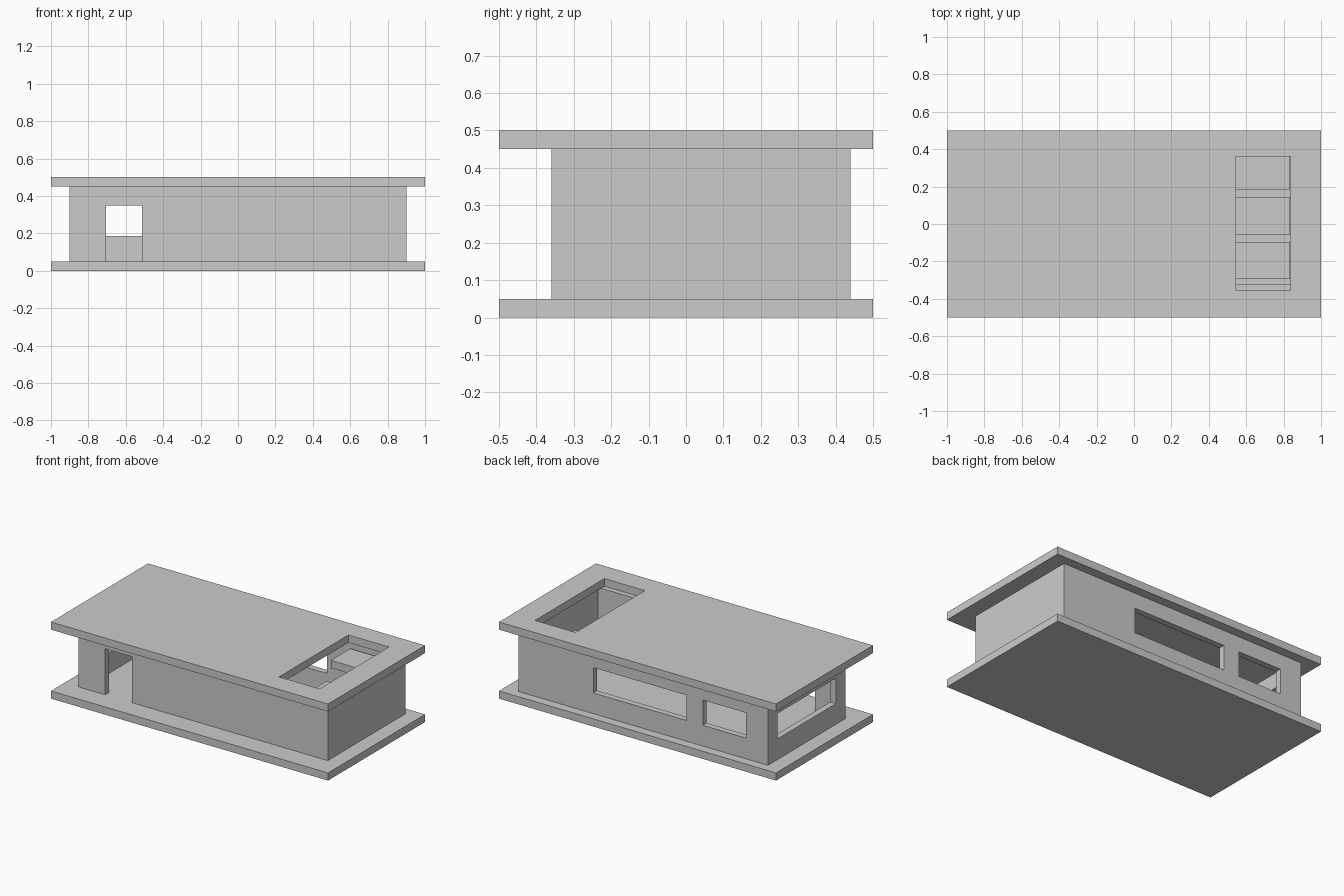
import bpy

if "Cube" in bpy.data.objects:
    bpy.data.objects.remove(bpy.data.objects["Cube"])

grey = bpy.data.materials.new("light_grey")
grey.diffuse_color = (0.6, 0.6, 0.6, 1)
grey.use_nodes = True
grey.node_tree.nodes["Principled BSDF"].inputs["Base Color"].default_value = grey.diffuse_color


def box(name, x, y, z):
    """Box from (min, max) pairs on each axis."""
    verts = [(a, b, c) for c in z for b in y for a in x]
    faces = [(0, 2, 3, 1), (4, 5, 7, 6), (0, 1, 5, 4),
             (1, 3, 7, 5), (3, 2, 6, 7), (2, 0, 4, 6)]
    mesh = bpy.data.meshes.new(name)
    mesh.from_pydata(verts, [], faces)
    mesh.materials.append(grey)
    ob = bpy.data.objects.new(name, mesh)
    bpy.context.collection.objects.link(ob)
    return ob


def cut(target, name, x, y, z):
    """Subtract a box, then remove the cutter."""
    cutter = box(name + "_cutter", x, y, z)
    cutter.hide_render = True
    mod = target.modifiers.new(name, 'BOOLEAN')
    mod.operation = 'DIFFERENCE'
    mod.solver = 'EXACT'
    mod.object = cutter
    bpy.context.view_layer.objects.active = target
    bpy.ops.object.modifier_apply(modifier=mod.name)
    bpy.data.objects.remove(cutter)


# Slabs
box("floor_slab", (-1, 1), (-0.5, 0.5), (0, 0.05))
roof = box("roof_slab", (-1, 1), (-0.5, 0.5), (0.45, 0.5))
cut(roof, "stair_hatch", (0.545, 0.838), (-0.355, 0.36), (0.4, 0.6))

# Hollow wall shell, door and windows
walls = box("walls", (-0.9, 0.9), (-0.36, 0.44), (0.05, 0.45))
sill, head = 0.185, 0.35
cut(walls, "room", (-0.86, 0.86), (-0.32, 0.40), (0, 0.5))
cut(walls, "door", (-0.707, -0.513), (-0.42, -0.28), (0, head))
cut(walls, "large_window", (-0.313, 0.361), (0.36, 0.48), (sill, head))
cut(walls, "small_window", (-0.741, -0.429), (0.36, 0.48), (sill, head))
cut(walls, "side_window", (-0.95, -0.82), (-0.26, 0.34), (sill, head))

# Floating stair treads rising to the hatch
for i in range(3):
    y = -0.295 + 0.24 * i
    top = 0.16 + 0.12 * i
    box(f"stair_tread_{i + 1}", (0.54, 0.835), (y, y + 0.2), (top - 0.05, top))
